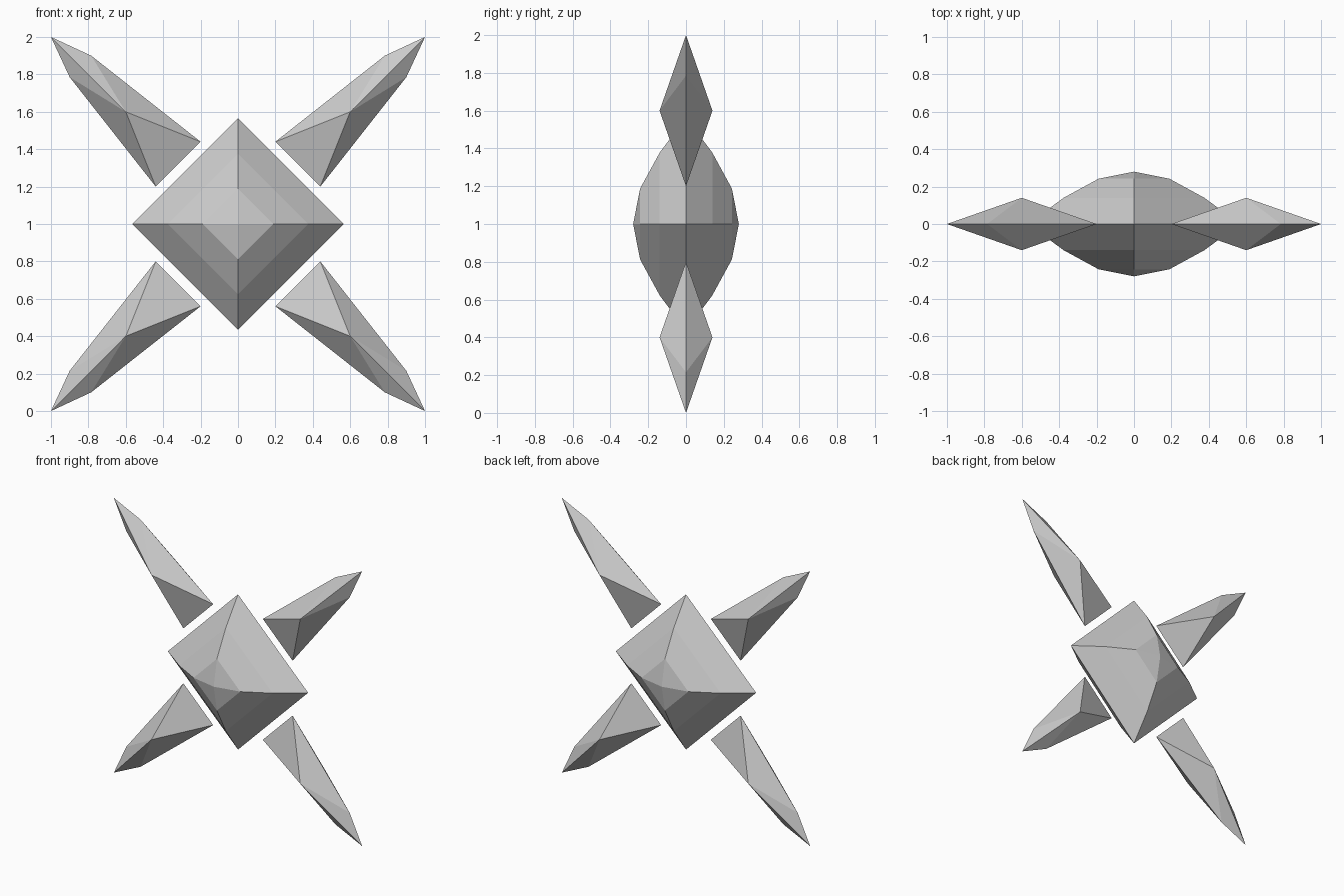
import bpy
import bmesh
from math import cos, radians

cube = bpy.data.objects.get("Cube")
if cube:
    bpy.data.objects.remove(cube, do_unlink=True)

CENTRE_Z = 1.0

grey = bpy.data.materials.new("light_grey")
grey.use_nodes = True
colour = (0.6, 0.6, 0.6, 1)
grey.diffuse_color = colour
grey.node_tree.nodes["Principled BSDF"].inputs["Base Color"].default_value = colour


def make_object(name, bm):
    bmesh.ops.recalc_face_normals(bm, faces=bm.faces)
    mesh = bpy.data.meshes.new(name)
    bm.to_mesh(mesh)
    bm.free()
    mesh.materials.append(grey)
    obj = bpy.data.objects.new(name, mesh)
    obj.location.z = CENTRE_Z
    bpy.context.collection.objects.link(obj)


def add_cap(bm, rim, rings, apex):
    """Close one side of a rim through inner rings to a point."""
    loops = [rim] + [[bm.verts.new(p) for p in ring] for ring in rings]
    n = len(rim)
    for outer, inner in zip(loops, loops[1:]):
        for i in range(n):
            j = (i + 1) % n
            bm.faces.new((outer[i], outer[j], inner[j], inner[i]))
    tip = bm.verts.new(apex)
    for i in range(n):
        bm.faces.new((loops[-1][i], loops[-1][(i + 1) % n], tip))


# Central square gem, domed to the front and back
def square(radius, y):
    return [(radius, y, 0), (0, y, radius), (-radius, y, 0), (0, y, -radius)]


RADIUS, DEPTH = 0.565, 0.28
bm = bmesh.new()
rim = [bm.verts.new(p) for p in square(RADIUS, 0)]
for side in (-1, 1):
    rings = [square(RADIUS * k / 3, side * DEPTH * cos(radians(30 * k)))
             for k in (2, 1)]
    add_cap(bm, rim, rings, (0, side * DEPTH, 0))
make_object("central_gem", bm)

# Four separate pointed shards along the diagonals
outline = [(0.2, 0.44), (0.785, 0.9), (1, 1), (0.9, 0.785), (0.44, 0.2)]
for sx, x_name in ((-1, "right"), (1, "left")):
    for sz, z_name in ((-1, "lower"), (1, "upper")):
        bm = bmesh.new()
        rim = [bm.verts.new((sx * x, 0, sz * z)) for x, z in outline]
        for side in (-1, 1):
            add_cap(bm, rim, [], (sx * 0.6, side * 0.14, sz * 0.6))
        make_object(f"{z_name}_{x_name}_shard", bm)
